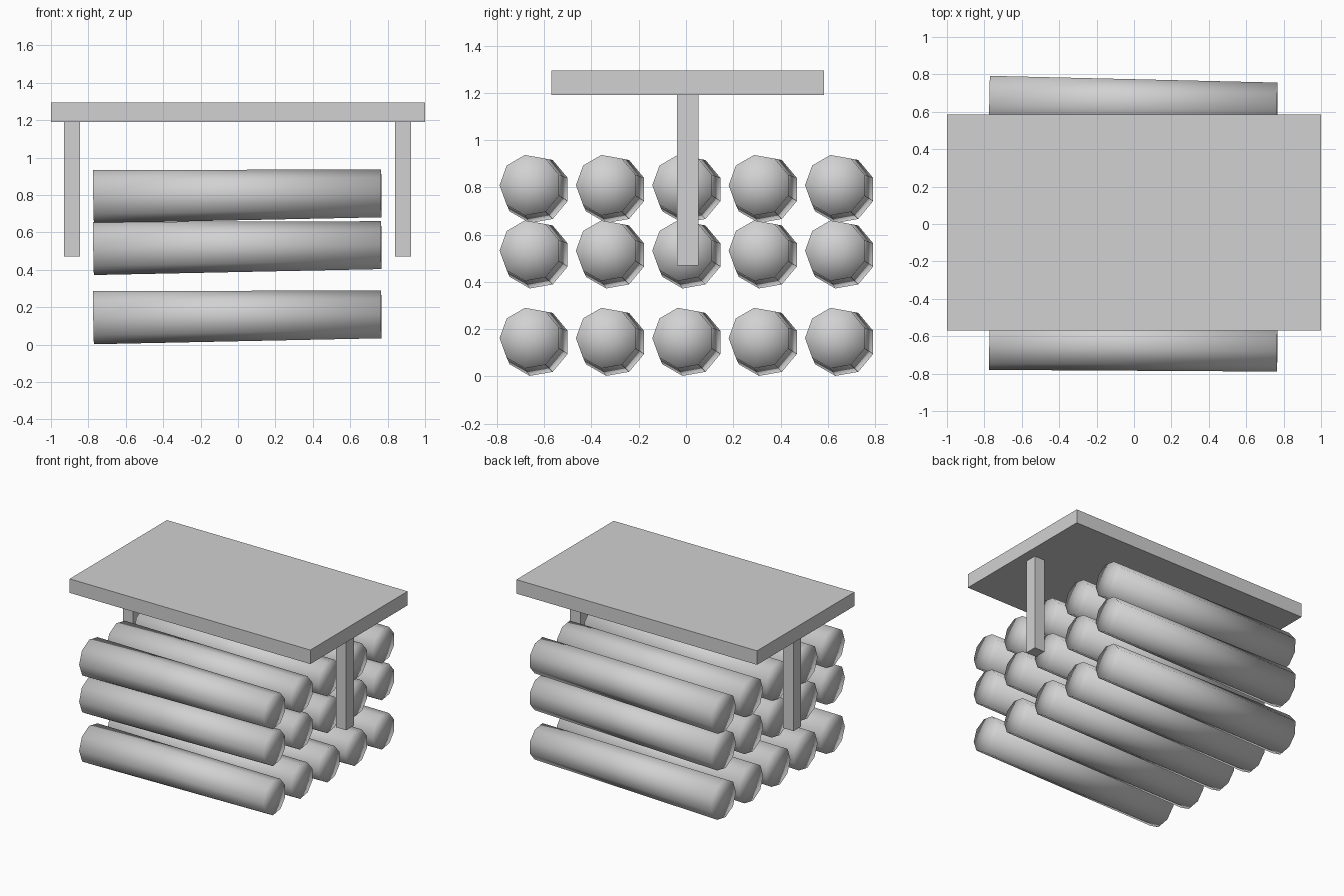
import bpy
import bmesh
import math
from mathutils import Vector

if "Cube" in bpy.data.objects:
    bpy.data.objects.remove(bpy.data.objects["Cube"])

grey = bpy.data.materials.new("plain_grey")
grey.diffuse_color = (0.64, 0.64, 0.64, 1)
grey.use_nodes = True
grey.node_tree.nodes["Principled BSDF"].inputs["Base Color"].default_value = grey.diffuse_color


def finish(name, bm, smooth=False):
    bmesh.ops.recalc_face_normals(bm, faces=bm.faces[:])
    for f in bm.faces:
        f.smooth = smooth
    mesh = bpy.data.meshes.new(name)
    bm.to_mesh(mesh)
    bm.free()
    mesh.materials.append(grey)
    obj = bpy.data.objects.new(name, mesh)
    bpy.context.collection.objects.link(obj)
    return obj


def box(name, lo, hi):
    lo, hi = Vector(lo), Vector(hi)
    bm = bmesh.new()
    bmesh.ops.create_cube(bm, size=1)
    for v in bm.verts:
        v.co = (lo + hi) / 2 + v.co * (hi - lo)
    finish(name, bm)


def log(name, start, end, r_start, r_end, sides=9):
    """Tapered nine-sided log with rounded shading over its ends."""
    bm = bmesh.new()
    turn = Vector((1, 0, 0)).rotation_difference(end - start)
    rings, hubs = [], []
    for centre, r in ((start, r_start), (end, r_end)):
        ring = []
        for i in range(sides):
            a = math.radians(20) + i * math.tau / sides
            offset = Vector((0, r * math.cos(a), r * math.sin(a)))
            ring.append(bm.verts.new(centre + turn @ offset))
        rings.append(ring)
        hubs.append(bm.verts.new(centre))
    for i in range(sides):
        j = (i + 1) % sides
        bm.faces.new((rings[0][i], rings[0][j], rings[1][j], rings[1][i]))
        for ring, hub in zip(rings, hubs):
            bm.faces.new((ring[i], ring[j], hub))
    finish(name, bm, smooth=True)


# Flat roof and its two posts
box("roof", (-1, -0.57, 1.19), (1, 0.585, 1.295))
for side, x in (("left", -0.887), ("right", 0.883)):
    box(side + "_post", (x - 0.043, -0.038, 0.47), (x + 0.043, 0.052, 1.19))

# Stacked logs: three rows of five, each slightly tilted and tapered
for row, z in enumerate((0, 0.37, 0.647)):
    for col in range(5):
        shift = Vector((0, col * 0.3232, z))
        log(f"log_{row + 1}_{col + 1}",
            Vector((-0.772, -0.636, 0.144)) + shift,
            Vector((0.766, -0.659, 0.162)) + shift, 0.144, 0.130)
